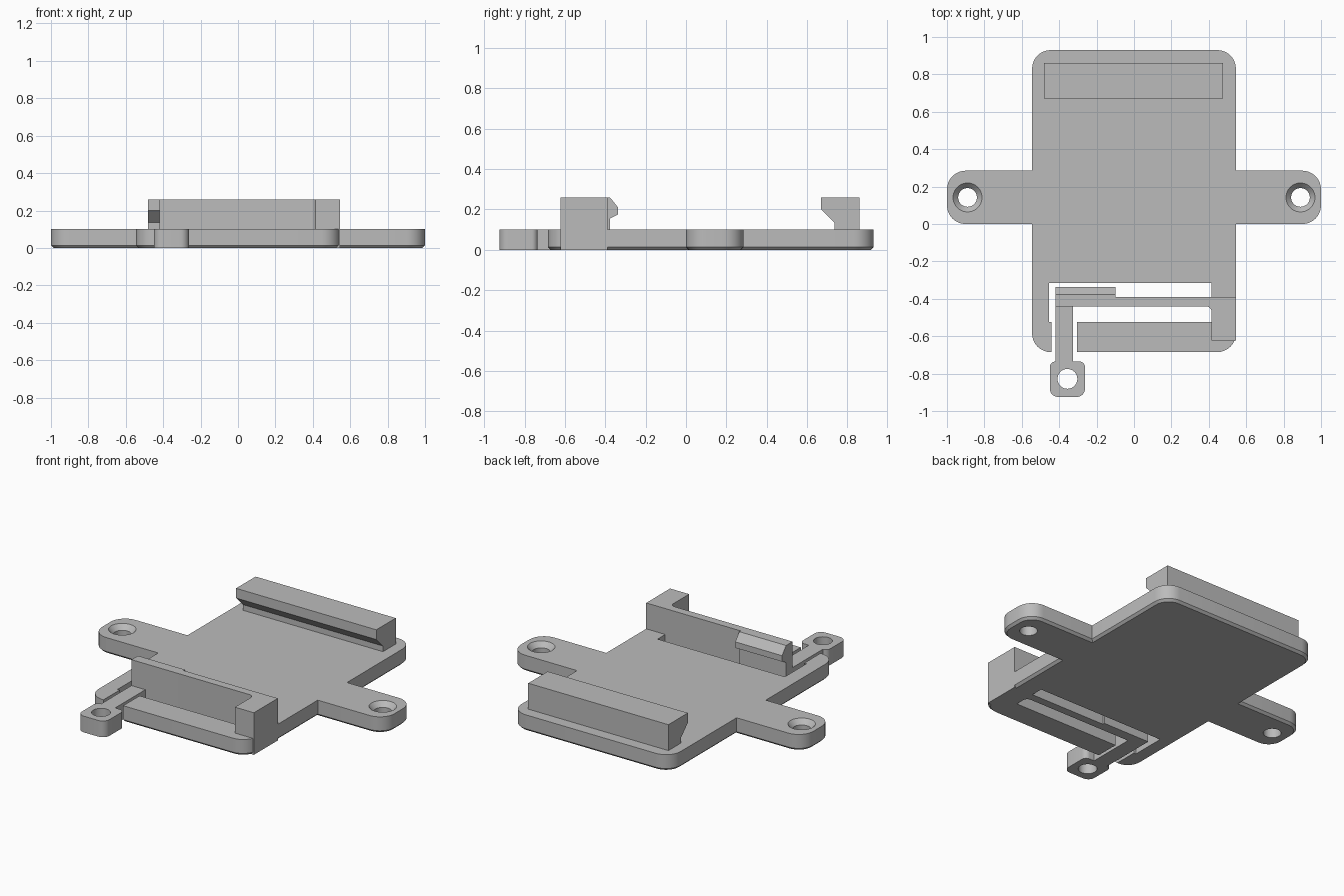
import bpy, bmesh, math
from mathutils import Vector, Matrix

if "Cube" in bpy.data.objects:
    bpy.data.objects.remove(bpy.data.objects["Cube"])

grey = bpy.data.materials.new("grey plastic")
grey.diffuse_color = (0.5, 0.5, 0.5, 1)
grey.use_nodes = True
grey.node_tree.nodes["Principled BSDF"].inputs["Base Color"].default_value = grey.diffuse_color


def rounded(corners, steps=8):
    """Closed outline from (x, y, radius) corners."""
    out = []
    for i, (x, y, r) in enumerate(corners):
        p = Vector((x, y))
        if r == 0:
            out.append(p)
            continue
        a = (Vector(corners[i - 1][:2]) - p).normalized()
        b = (Vector(corners[(i + 1) % len(corners)][:2]) - p).normalized()
        c = p + (a + b) * r                       # right-angle corners only
        for k in range(steps + 1):
            t = k / steps * math.pi / 2
            out.append(c - b * r * math.cos(t) - a * r * math.sin(t))
    return out


def prism(name, outline, lo, hi, along_x=False, chamfer=0):
    """Extrude an outline in z, or a (y, z) profile along x."""
    bm = bmesh.new()
    place = (lambda p, h: (h, p[0], p[1])) if along_x else (lambda p, h: (p[0], p[1], h))
    base = bm.faces.new([bm.verts.new(place(p, lo)) for p in outline])
    ext = bmesh.ops.extrude_face_region(bm, geom=[base], use_keep_orig=True)
    shift = place((0, 0), hi - lo)
    bmesh.ops.translate(bm, vec=shift, verts=[v for v in ext["geom"] if isinstance(v, bmesh.types.BMVert)])
    bmesh.ops.recalc_face_normals(bm, faces=bm.faces[:])
    if chamfer:
        edges = [e for e in bm.edges if all(abs(v.co.z - lo) < 1e-5 for v in e.verts)]
        bmesh.ops.bevel(bm, geom=edges, offset=chamfer, segments=1, affect='EDGES')
    return finish(name, bm)


def finish(name, bm):
    me = bpy.data.meshes.new(name)
    bm.to_mesh(me)
    bm.free()
    me.materials.append(grey)
    ob = bpy.data.objects.new(name, me)
    bpy.context.collection.objects.link(ob)
    return ob


def cone(name, x, y, z0, z1, r0, r1):
    bm = bmesh.new()
    bmesh.ops.create_cone(bm, cap_ends=True, segments=40, radius1=r0, radius2=r1, depth=z1 - z0,
                          matrix=Matrix.Translation((x, y, (z0 + z1) / 2)))
    return finish(name, bm)


def cut(ob, cutter):
    m = ob.modifiers.new("cut", 'BOOLEAN')
    m.operation, m.solver, m.object = 'DIFFERENCE', 'EXACT', cutter
    bpy.context.view_layer.objects.active = ob
    bpy.ops.object.modifier_apply(modifier=m.name)
    bpy.data.objects.remove(cutter)


T, H, R = 0.10, 0.26, 0.10      # plate thickness, total height, corner radius

# base plate with two mounting ears, chamfered underneath
half = [(0.545, -0.685, R), (0.545, 0, 0), (1, 0, R), (1, 0.285, R), (0.545, 0.285, 0), (0.545, 0.93, R)]
outline = half + [(-x, y, r) for x, y, r in reversed(half)]
plate = prism("base_plate", rounded(outline), 0, T, chamfer=0.014)

# clearance around the spring arm and its seat
slot = [(-0.455, -0.315), (0.415, -0.315), (0.415, -0.39), (0.6, -0.39), (0.6, -0.623), (0.415, -0.623),
        (0.415, -0.525), (-0.305, -0.525), (-0.305, -0.8), (-0.44, -0.8), (-0.44, -0.525), (-0.455, -0.525)]
cut(plate, prism("slot_cutter", slot, -0.1, 0.3))

# countersunk screw holes
for x in (-0.89, 0.89):
    cut(plate, cone("hole_cutter", x, 0.142, -0.1, 0.3, 0.05, 0.05))
    cut(plate, cone("countersink_cutter", x, 0.142, 0.06, 0.11, 0.041, 0.0865))

# fixed hook at the back
hook = [(0.735, T), (0.735, 0.135), (0.67, 0.2), (0.67, H), (0.86, H), (0.86, T)]
fixed_hook = prism("fixed_hook", hook, -0.482, 0.476, along_x=True)

# spring arm with its anchor block
arm = [(-0.42, -0.39, 0), (-0.42, -0.44, 0), (0.415, -0.44, 0.03), (0.415, -0.623, 0),
       (0.545, -0.623, 0), (0.545, -0.39, 0)]
spring_arm = prism("spring_arm", rounded(arm), 0, H)

# snap catch on the arm
catch = [(-0.39, 0), (-0.377, 0), (-0.377, 0.155), (-0.338, 0.175), (-0.338, 0.212), (-0.377, H), (-0.39, H)]
snap_catch = prism("snap_catch", catch, -0.42, -0.1, along_x=True)

# release tab: stem and eyelet
tab = [(-0.42, -0.44, 0), (-0.42, -0.735, 0), (-0.45, -0.735, 0.03), (-0.45, -0.925, 0.045),
       (-0.262, -0.925, 0.045), (-0.262, -0.735, 0.03), (-0.325, -0.735, 0), (-0.325, -0.44, 0)]
release_tab = prism("release_tab", rounded(tab), 0, T)
cut(release_tab, cone("eyelet_cutter", -0.356, -0.828, -0.1, 0.3, 0.053, 0.053))

# smooth the round edges only
for ob in (plate, fixed_hook, spring_arm, snap_catch, release_tab):
    bpy.ops.object.select_all(action='DESELECT')
    ob.select_set(True)
    bpy.context.view_layer.objects.active = ob
    bpy.ops.object.shade_smooth_by_angle(angle=math.radians(25))
